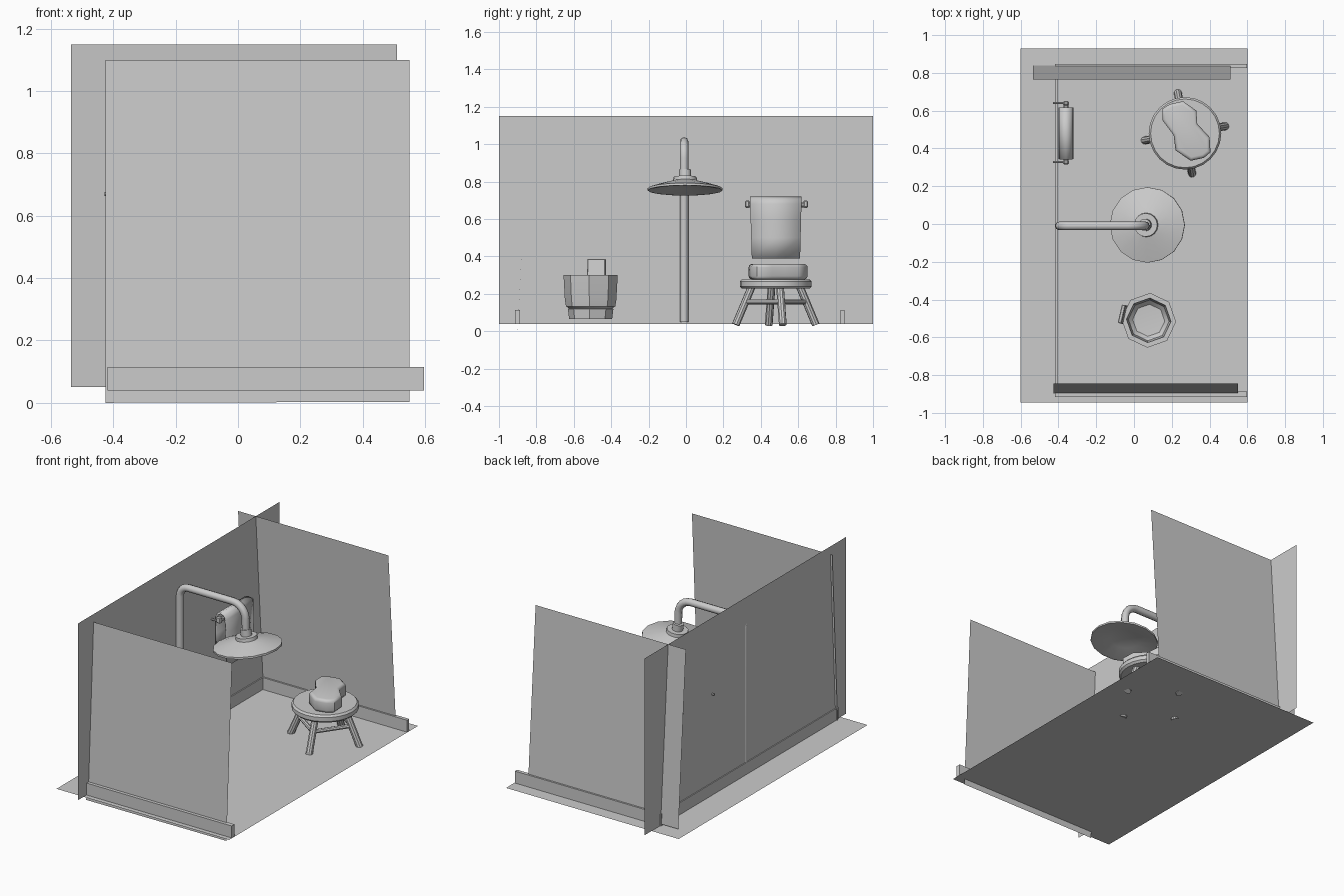
import bpy, bmesh, math
from mathutils import Vector, Matrix

if "Cube" in bpy.data.objects:
    bpy.data.objects.remove(bpy.data.objects["Cube"])


def finish(bm, name, smooth=None, fix=True):
    if fix:
        bmesh.ops.recalc_face_normals(bm, faces=bm.faces[:])
    me = bpy.data.meshes.new(name)
    bm.to_mesh(me)
    bm.free()
    ob = bpy.data.objects.new(name, me)
    bpy.context.collection.objects.link(ob)
    if smooth:
        bpy.ops.object.select_all(action='DESELECT')
        bpy.context.view_layer.objects.active = ob
        ob.select_set(True)
        bpy.ops.object.shade_smooth_by_angle(angle=math.radians(smooth))
    return ob


def plane(name, pts):
    bm = bmesh.new()
    bm.faces.new([bm.verts.new(p) for p in pts])
    return finish(bm, name, fix=False)


def box(name, lo, hi, mat=None, bevel=0):
    bm = bmesh.new()
    lo, hi = Vector(lo), Vector(hi)
    bmesh.ops.create_cube(bm, size=1)
    for v in bm.verts:
        v.co = (lo + hi) / 2 + v.co * (hi - lo)
    if bevel:
        bmesh.ops.bevel(bm, geom=bm.edges[:], offset=bevel, segments=1, affect='EDGES')
    if mat:
        bm.transform(mat)
    return finish(bm, name)


def lathe(name, profile, sides, mat, smooth=35):
    bm = bmesh.new()
    vs = [bm.verts.new((r, 0, z)) for r, z in profile]
    es = [bm.edges.new(p) for p in zip(vs, vs[1:])]
    bmesh.ops.spin(bm, geom=vs + es, cent=(0, 0, 0), axis=(0, 0, 1),
                   angle=2 * math.pi, steps=sides, use_duplicate=False)
    bmesh.ops.remove_doubles(bm, verts=bm.verts[:], dist=1e-5)
    bm.transform(mat)
    return finish(bm, name, smooth)


def rod(name, a, b, r, sides=10):
    a, b = Vector(a), Vector(b)
    d = b - a
    m = Matrix.Translation(a) @ d.to_track_quat('Z', 'Y').to_matrix().to_4x4()
    L = d.length
    return lathe(name, [(0, 0), (r, 0), (r, L), (0, L)], sides, m)


def tube(name, pts, r):
    cu = bpy.data.curves.new(name, 'CURVE')
    cu.dimensions = '3D'
    cu.bevel_depth, cu.bevel_resolution, cu.use_fill_caps = r, 2, True
    sp = cu.splines.new('POLY')
    sp.points.add(len(pts) - 1)
    for p, q in zip(sp.points, pts):
        p.co = (*q, 1)
    ob = bpy.data.objects.new(name, cu)
    bpy.context.collection.objects.link(ob)
    return ob


# Room: floor and three walls, front and back walls leaning slightly inward
F = 0.04
plane("floor", [(-.6, -.945, F), (.6, -.945, F), (.6, .93, F), (-.6, .93, F)])
plane("side_wall", [(-.412, -1, F), (-.412, 1, F), (-.412, 1, 1.15), (-.412, -1, 1.15)])
plane("front_wall", [(.55, -.9, .003), (-.425, -.9, 0), (-.425, -.845, 1.1), (.55, -.845, 1.1)])
plane("back_wall", [(-.535, .84, .05), (.51, .84, .05), (.51, .765, 1.15), (-.535, .765, 1.15)])

# Skirting boards
box("front_skirting", (-.418, -.915, F), (.597, -.887, .115))
box("back_skirting", (-.418, .825, F), (.597, .847, .115))
box("side_skirting", (-.418, -.89, F), (-.405, .83, .115))

# Shower pipe: riser, two rounded corners, drop to the head
def corner(cx, cz, R, a0, a1):
    return [(cx + R * math.cos(math.radians(a0 + (a1 - a0) * i / 6)), -.01,
             cz + R * math.sin(math.radians(a0 + (a1 - a0) * i / 6))) for i in range(7)]
tube("shower_pipe", [(-.395, -.01, .05)] + corner(-.335, .955, .06, 180, 90)
     + corner(-.03, .925, .09, 90, 0) + [(.062, -.01, .83)], .023)
head = Matrix.Translation((.07, -.005, .765)) @ Matrix.Rotation(math.radians(-8), 4, 'Y')
lathe("shower_head", [(0, .10), (.032, .10), (.032, .06), (.062, .06), (.064, .04),
                      (.13, .022), (.2, 0), (.2, -.012), (.185, -.012), (.09, .008), (0, .015)],
      16, head)

# Stool: seat, four splayed legs, rungs
C = Vector((.27, .48, 0))
lathe("stool_seat", [(0, .228), (.18, .228), (.192, .24), (.192, .265), (.182, .277), (0, .277)],
      24, Matrix.Translation(C))
def leg_point(i, z):
    a = math.radians(10 + 90 * i)
    r = .215 - .085 * (z - .04) / .2
    return C + Vector((r * math.cos(a), r * math.sin(a), z))
for i in range(4):
    rod(f"stool_leg_{i}", leg_point(i, .035), leg_point(i, .24), .021)
    rod(f"stool_rung_{i}", leg_point(i, .157), leg_point(i + 1, .157), .013, 8)

# Folded towel on the stool
outline = [(.26, .65), (.33, .60), (.335, .53), (.40, .46), (.405, .38), (.37, .35),
           (.30, .335), (.22, .39), (.21, .47), (.15, .55), (.15, .61), (.19, .635)]
bm = bmesh.new()
face = bm.faces.new([bm.verts.new((x, y, .277)) for x, y in outline])
ext = bmesh.ops.extrude_face_region(bm, geom=[face])
tv = [e for e in ext["geom"] if isinstance(e, bmesh.types.BMVert)]
bmesh.ops.translate(bm, verts=tv, vec=(0, 0, .083))
rim = [e for e in bm.edges if abs(e.verts[0].co.z - e.verts[1].co.z) < 1e-4]
bmesh.ops.bevel(bm, geom=rim, offset=.018, segments=3, profile=.5, affect='EDGES')
finish(bm, "folded_towel", 50)

# Towel rail: bar, brackets into the wall, end knobs
rod("rail_bar", (-.36, .325, .675), (-.36, .645, .675), .013)
for y, n in ((.328, "front"), (.64, "back")):
    rod(f"rail_bracket_{n}", (-.428, y, .67), (-.35, y, .67), .006, 8)
    box(f"rail_knob_{n}", (-.375, y - .012, .66), (-.345, y + .012, .70), bevel=.006)

# Draped towel: profile bent over the bar, given thickness
path = [(-.325, .39), (-.325, .50), (-.326, .60), (-.328, .68), (-.337, .705), (-.36, .715),
        (-.383, .705), (-.392, .68), (-.394, .58), (-.394, .47)]
bm = bmesh.new()
rows = [[bm.verts.new((x, y, z)) for y in (.352 - .01 * (z - .39) / .32, .48, .61 + .008 * (z - .39) / .32)]
        for x, z in path]
for a, b in zip(rows, rows[1:]):
    for j in range(2):
        bm.faces.new((a[j], a[j + 1], b[j + 1], b[j]))
towel = finish(bm, "hanging_towel", 50)
mod = towel.modifiers.new("thickness", 'SOLIDIFY')
mod.thickness, mod.offset = .01, 0

# Octagonal wash bucket with foot and a raised stave as handle
B = Matrix.Translation((.078, -.51, 0))
lathe("bucket", [(0, .065), (.115, .065), (.122, .12), (.115, .122), (.132, .133), (.138, .17),
                 (.145, .30), (.118, .30), (.108, .19), (.085, .165), (0, .16)],
      8, B @ Matrix.Rotation(math.radians(-3), 4, 'Z'))
box("bucket_handle", (.123, -.05, .14), (.143, .05, .40),
    B @ Matrix.Rotation(math.radians(167), 4, 'Z') @ Matrix.Translation((-.02, 0, 0))
    @ Matrix.Rotation(math.radians(5), 4, 'Y'), .004)
